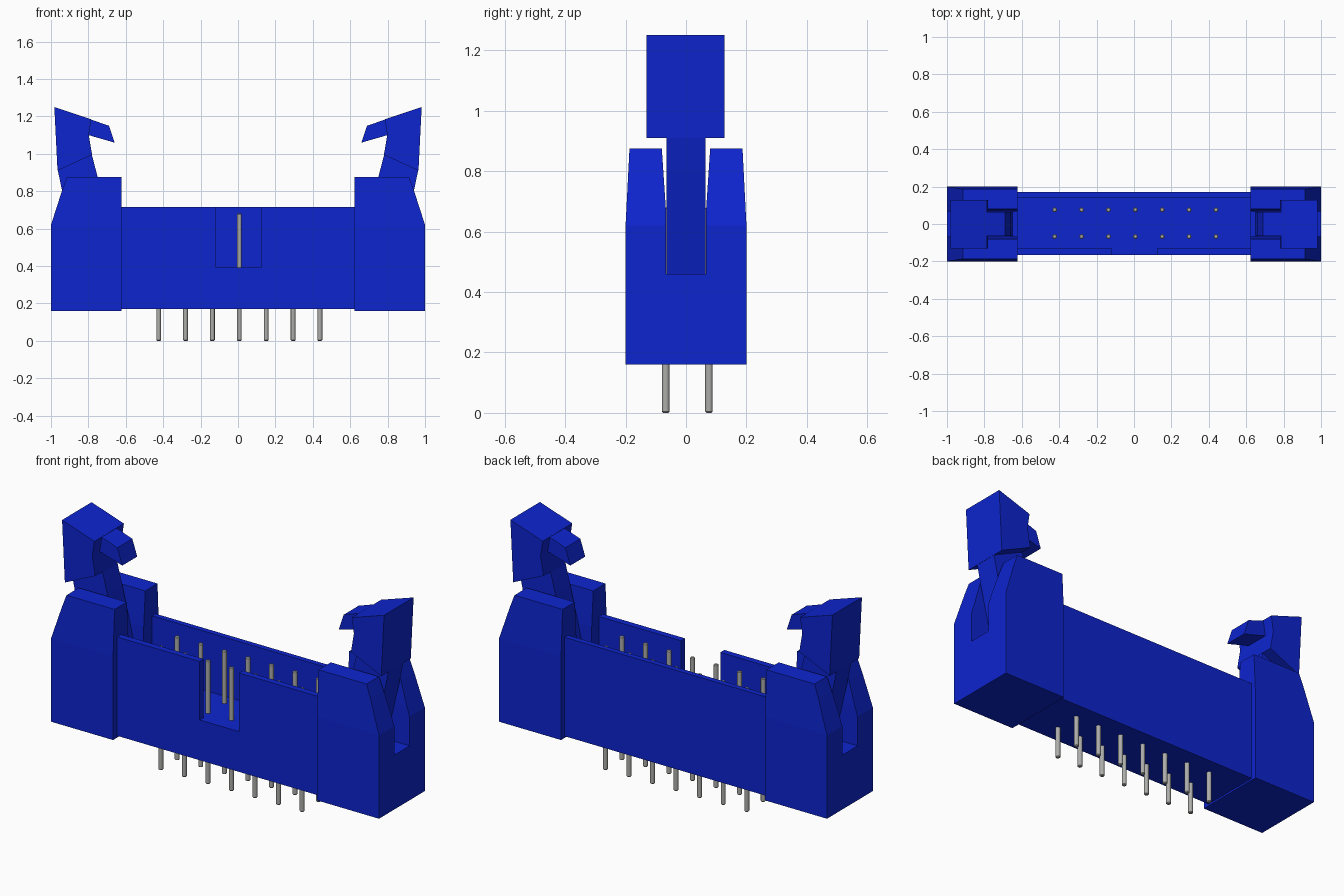
import bpy, bmesh
from mathutils import Vector

cube = bpy.data.objects.get("Cube")
if cube:
    bpy.data.objects.remove(cube, do_unlink=True)


def material(name, rgb, rough):
    m = bpy.data.materials.new(name)
    m.use_nodes = True
    m.diffuse_color = (*rgb, 1)
    bsdf = m.node_tree.nodes["Principled BSDF"]
    bsdf.inputs["Base Color"].default_value = (*rgb, 1)
    bsdf.inputs["Roughness"].default_value = rough
    return m


BLUE = material("blue plastic", (0.004, 0.018, 0.62), 0.5)
GREY = material("grey metal", (0.42, 0.42, 0.41), 0.4)


def prism(bm, points, axis, a, b):
    """Extrude a closed profile along x (points are y, z) or y (points are x, z)."""
    def place(p, t):
        return (t, p[0], p[1]) if axis == "x" else (p[0], t, p[1])
    face = bm.faces.new([bm.verts.new(place(p, a)) for p in points])
    ext = bmesh.ops.extrude_face_region(bm, geom=[face])["geom"]
    move = (b - a, 0, 0) if axis == "x" else (0, b - a, 0)
    bmesh.ops.translate(bm, vec=move, verts=[v for v in ext if isinstance(v, bmesh.types.BMVert)])


def finish(bm, name, mat, mirror=False):
    if mirror:  # flip to the other side of x = 0
        bmesh.ops.scale(bm, vec=(-1, 1, 1), verts=bm.verts)
    bmesh.ops.recalc_face_normals(bm, faces=bm.faces)
    mesh = bpy.data.meshes.new(name)
    bm.to_mesh(mesh)
    bm.free()
    mesh.materials.append(mat)
    obj = bpy.data.objects.new(name, mesh)
    bpy.context.collection.objects.link(obj)
    return obj


# Open trough housing
bm = bmesh.new()
prism(bm, [(-0.165, 0.17), (0.17, 0.17), (0.17, 0.715), (0.14, 0.715),
           (0.14, 0.39), (-0.13, 0.39), (-0.13, 0.715), (-0.165, 0.715)], "x", -0.64, 0.64)
housing = finish(bm, "housing", BLUE)

# Keying notch in the front wall
bm = bmesh.new()
prism(bm, [(-0.118, 0.392), (0.122, 0.392), (0.122, 0.8), (-0.118, 0.8)], "y", -0.25, -0.06)
cutter = finish(bm, "notch_cutter", BLUE)
cutter.hide_render = True
mod = housing.modifiers.new("notch", "BOOLEAN")
mod.operation = "DIFFERENCE"
mod.solver = "EXACT"
mod.object = cutter
bpy.context.view_layer.objects.active = housing
housing.select_set(True)
bpy.ops.object.modifier_apply(modifier=mod.name)
bpy.data.objects.remove(cutter, do_unlink=True)

# Forked end towers, sliced to a slanted outer edge
fork = [(0.2, 0.16), (0.2, 0.62), (0.187, 0.875), (0.08, 0.875), (0.067, 0.68), (0.067, 0.46)]
fork += [(-y, z) for y, z in reversed(fork)]
for side, mirror in (("left", False), ("right", True)):
    bm = bmesh.new()
    prism(bm, fork, "x", 0.622, 1.0)
    for (x1, z1), (x2, z2) in (((1.0, 0.62), (0.942, 0.8)), ((0.942, 0.8), (0.915, 0.875))):
        cut = bmesh.ops.bisect_plane(bm, geom=bm.verts[:] + bm.edges[:] + bm.faces[:], dist=1e-5,
                                     plane_co=Vector((x1, 0, z1)),
                                     plane_no=Vector((z2 - z1, 0, x1 - x2)), clear_outer=True)
        edges = [e for e in cut["geom_cut"] if isinstance(e, bmesh.types.BMEdge)]
        bmesh.ops.holes_fill(bm, edges=edges, sides=0)
    finish(bm, side + "_tower", BLUE, mirror)

    # Latch: narrow stem with hook, and a wide thumb head
    bm = bmesh.new()
    prism(bm, [(0.86, 0.46), (0.94, 0.8), (0.963, 0.91), (0.97, 1.2), (0.79, 1.185), (0.69, 1.15),
               (0.66, 1.06), (0.798, 1.1), (0.78, 0.99), (0.75, 0.875), (0.65, 0.46)],
          "y", -0.065, 0.065)
    finish(bm, side + "_latch_stem", BLUE, mirror)
    bm = bmesh.new()
    prism(bm, [(0.965, 0.91), (0.982, 1.25), (0.785, 1.185), (0.798, 1.1), (0.78, 0.995)],
          "y", -0.13, 0.127)
    finish(bm, side + "_latch_head", BLUE, mirror)

# Two rows of seven contact pins with chamfered tips
for row, y in (("front", -0.067), ("back", 0.076)):
    for i in range(7):
        bm = bmesh.new()
        bmesh.ops.create_cone(bm, cap_ends=True, segments=12, radius1=0.0125, radius2=0.0125, depth=0.68)
        rims = [e for e in bm.edges if abs(e.verts[0].co.z - e.verts[1].co.z) < 1e-4]
        bmesh.ops.bevel(bm, geom=rims, offset=0.004, segments=1, affect="EDGES")
        bmesh.ops.translate(bm, vec=(0.007 + (i - 3) * 0.1437, y, 0.34), verts=bm.verts)
        pin = finish(bm, f"{row}_pin_{i + 1}", GREY)
        bpy.ops.object.select_all(action="DESELECT")
        pin.select_set(True)
        bpy.context.view_layer.objects.active = pin
        bpy.ops.object.shade_smooth_by_angle(angle=0.6)
